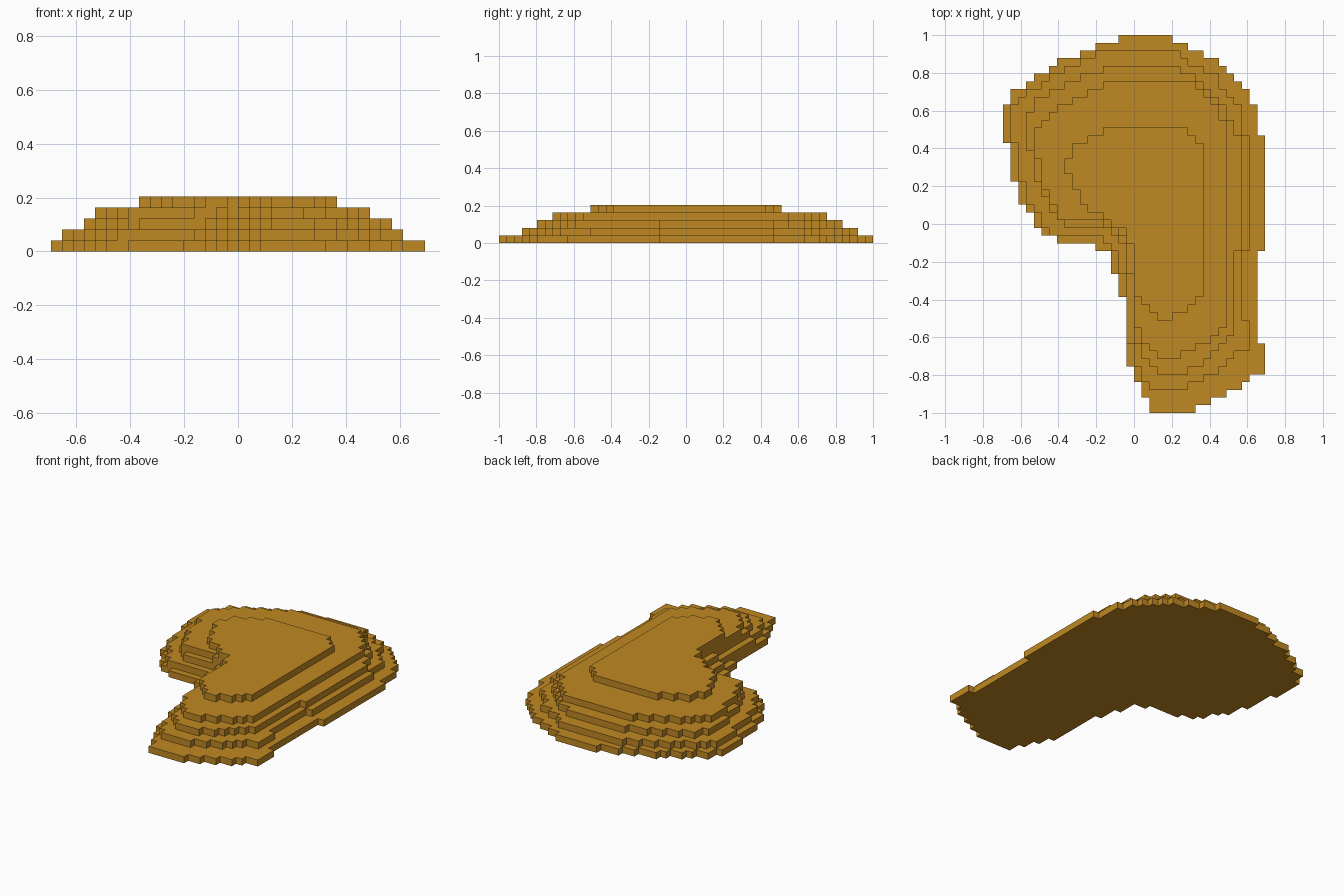
import bpy
import bmesh

cube = bpy.data.objects.get("Cube")
if cube:
    bpy.data.objects.remove(cube, do_unlink=True)

U = 2 / 49          # size of one grid cell
COLS, ROWS = 34, 49

ochre = bpy.data.materials.new("ochre")
ochre.use_nodes = True
color = (0.53, 0.25, 0.016, 1)
ochre.diffuse_color = color
bsdf = ochre.node_tree.nodes["Principled BSDF"]
bsdf.inputs["Base Color"].default_value = color
bsdf.inputs["Roughness"].default_value = 0.8


def edge_points(steps, end):
    """Turn (start row, column) steps into a staircase running back to front."""
    points = []
    for k, (row, col) in enumerate(steps):
        next_row = steps[k + 1][0] if k + 1 < len(steps) else end
        points += [(col, row), (col, next_row)]
    return points


def tier(name, level, end, left, right):
    """Extrude a stepped outline one cell high."""
    outline = edge_points(left, end) + edge_points(right, end)[::-1]
    bm = bmesh.new()
    verts = [bm.verts.new(((c - COLS / 2) * U, (ROWS / 2 - r) * U, level * U))
             for c, r in outline]
    face = bm.faces.new(verts)
    ext = bmesh.ops.extrude_face_region(bm, geom=[face], use_keep_orig=True)
    bmesh.ops.translate(bm, vec=(0, 0, U),
                        verts=[g for g in ext["geom"] if isinstance(g, bmesh.types.BMVert)])
    bmesh.ops.recalc_face_normals(bm, faces=bm.faces)
    mesh = bpy.data.meshes.new(name)
    bm.to_mesh(mesh)
    bm.free()
    mesh.materials.append(ochre)
    obj = bpy.data.objects.new(name, mesh)
    bpy.context.collection.objects.link(obj)


# Widest tier, resting on the ground
tier("base_tier", 0, 49,
     [(0, 15), (1, 12), (2, 10), (3, 7), (4, 6), (5, 4), (6, 3), (7, 1), (9, 0),
      (14, 1), (19, 2), (22, 3), (23, 4), (25, 5), (26, 7), (27, 12), (28, 14),
      (31, 15), (34, 16), (43, 17), (45, 18), (47, 19)],
     [(0, 22), (1, 24), (2, 26), (3, 28), (4, 29), (5, 30), (6, 31), (7, 32),
      (9, 33), (13, 34), (28, 33), (40, 34), (44, 32), (45, 31), (46, 29),
      (47, 27), (48, 25)])

# Second tier
tier("lower_tier", 1, 46,
     [(2, 12), (3, 10), (4, 8), (5, 6), (6, 5), (7, 3), (8, 2), (9, 1), (14, 2),
      (19, 3), (22, 4), (23, 5), (25, 6), (26, 13), (27, 14), (28, 15), (31, 16),
      (40, 17), (43, 18), (45, 19)],
     [(2, 23), (3, 24), (4, 26), (5, 28), (7, 29), (8, 30), (9, 31), (13, 32),
      (28, 31), (37, 32), (41, 30), (42, 29), (43, 28), (44, 26), (45, 24)])

# Third tier
tier("middle_tier", 2, 44,
     [(4, 13), (5, 10), (6, 8), (7, 6), (8, 4), (10, 3), (15, 4), (19, 5), (21, 6),
      (23, 7), (24, 8), (25, 14), (26, 15), (27, 16), (31, 17), (40, 18), (42, 19),
      (43, 20)],
     [(4, 23), (5, 25), (6, 26), (7, 27), (8, 28), (9, 29), (11, 30), (13, 31),
      (28, 30), (39, 29), (40, 28), (41, 27), (42, 26), (43, 24)])

# Fourth tier
tier("upper_tier", 3, 42,
     [(6, 13), (7, 11), (8, 9), (9, 7), (10, 6), (11, 5), (12, 4), (16, 5), (20, 6),
      (22, 7), (24, 13), (25, 15), (26, 16), (27, 17), (38, 18), (40, 19), (41, 20)],
     [(6, 25), (7, 26), (8, 27), (9, 28), (11, 29), (35, 29), (38, 28), (39, 27),
      (40, 25), (41, 23)])

# Flat plateau on top
tier("top_plateau", 4, 37,
     [(12, 13), (13, 11), (14, 9), (16, 8), (18, 9), (20, 10), (22, 11), (23, 13),
      (24, 14), (25, 16), (27, 17), (28, 17), (34, 18), (35, 19), (36, 20)],
     [(12, 24), (13, 25), (14, 26), (34, 25), (35, 24), (36, 22)])
